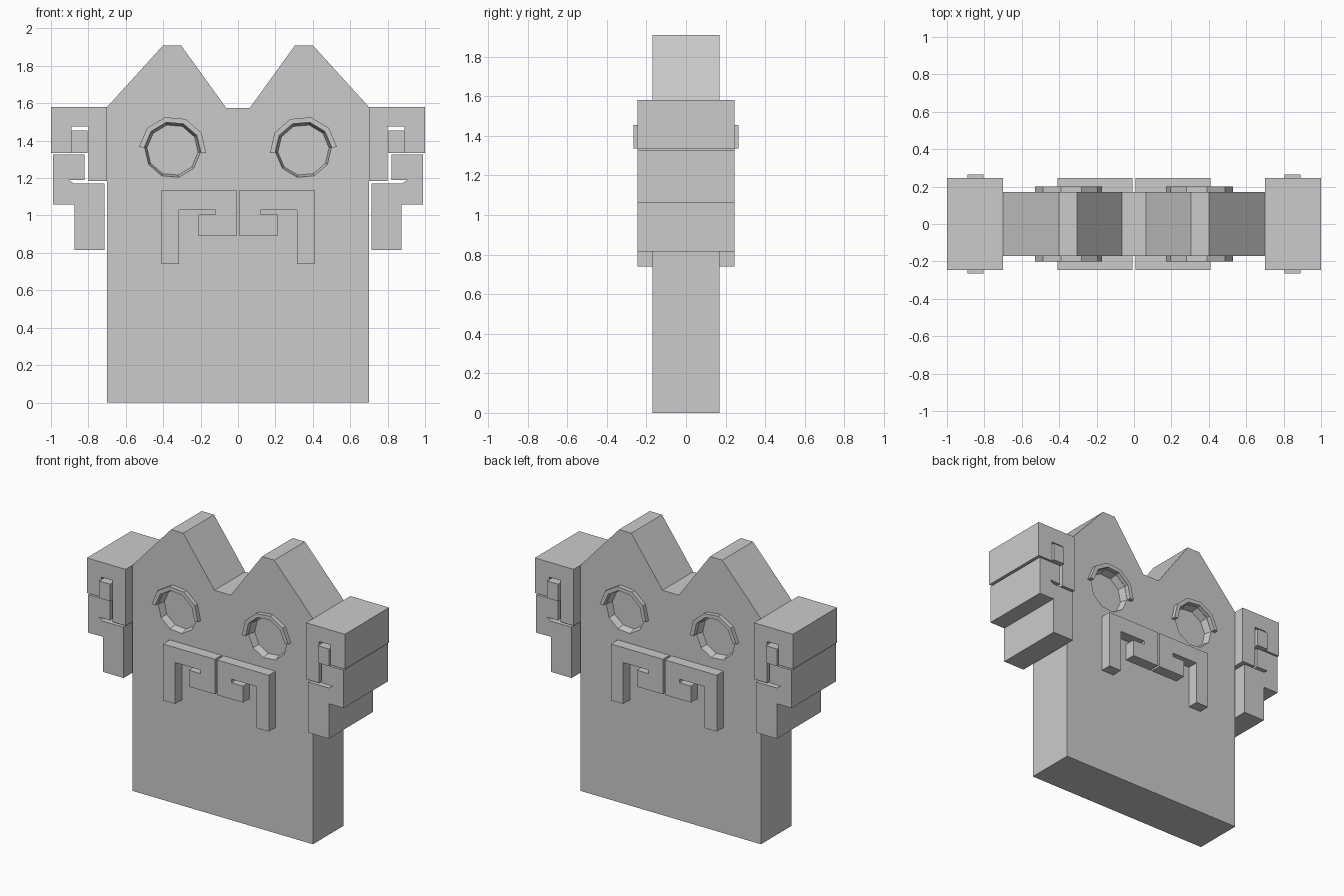
import bpy, bmesh, math

cube = bpy.data.objects.get("Cube")
if cube:
    bpy.data.objects.remove(cube, do_unlink=True)

grey = bpy.data.materials.new("light_grey")
grey.use_nodes = True
grey.diffuse_color = (0.6, 0.6, 0.6, 1)
grey.node_tree.nodes["Principled BSDF"].inputs["Base Color"].default_value = (0.6, 0.6, 0.6, 1)


def loft(name, start, end, y0, y1):
    """Solid between two matching x-z outlines placed at y0 and y1."""
    bm = bmesh.new()
    a = [bm.verts.new((x, y0, z)) for x, z in start]
    b = [bm.verts.new((x, y1, z)) for x, z in end]
    bm.faces.new(a)
    bm.faces.new(b[::-1])
    for i in range(len(a)):
        j = (i + 1) % len(a)
        bm.faces.new((a[i], b[i], b[j], a[j]))
    bmesh.ops.recalc_face_normals(bm, faces=bm.faces)
    mesh = bpy.data.meshes.new(name)
    bm.to_mesh(mesh)
    bm.free()
    mesh.materials.append(grey)
    obj = bpy.data.objects.new(name, mesh)
    bpy.context.collection.objects.link(obj)
    return obj


def slab(name, outline, depth):
    return loft(name, outline, outline, -depth, depth)


def flip(outline):
    return [(-x, z) for x, z in outline]


def arc(radius, steps):
    """Points of the ten-sided right eye."""
    return [(-0.35 + radius * math.cos(math.radians(36 * k - 5)),
             1.35 + radius * math.sin(math.radians(36 * k - 5))) for k in steps]


# Body with two blunt peaks
half = [(0.7, 0), (0.7, 1.58), (0.4, 1.91), (0.305, 1.91), (0.063, 1.575)]
body = slab("body", half + flip(half)[::-1], 0.17)

# Outlines of the right-hand parts
moustache = [(-0.41, 0.74), (-0.315, 0.74), (-0.315, 1.03), (-0.12, 1.03),
             (-0.12, 1.005), (-0.21, 1.005), (-0.21, 0.89), (-0.007, 0.89),
             (-0.007, 1.135), (-0.41, 1.135)]
upper_ear = [(-1, 1.335), (-0.89, 1.335), (-0.89, 1.475), (-0.8, 1.475),
             (-0.8, 1.185), (-0.7, 1.185), (-0.7, 1.58), (-1, 1.58)]
lower_ear = [(-0.99, 1.325), (-0.82, 1.325), (-0.82, 1.19), (-0.905, 1.19),
             (-0.875, 1.17), (-0.715, 1.17), (-0.715, 0.815), (-0.875, 0.815),
             (-0.875, 1.06), (-0.99, 1.06)]
ear_peg = [(-0.89, 1.335), (-0.805, 1.335), (-0.805, 1.455), (-0.89, 1.455)]
brow = arc(0.18, range(6)) + arc(0.152, range(5, -1, -1))
eye_rim, eye_floor = arc(0.15, range(10)), arc(0.137, range(10))

cutters = []
for side, turn in (("right", list), ("left", flip)):
    # Moustache and ear blocks run through the whole thickness
    slab(side + "_moustache", turn(moustache), 0.245)
    slab(side + "_upper_ear", turn(upper_ear), 0.245)
    slab(side + "_lower_ear", turn(lower_ear), 0.245)
    slab(side + "_ear_peg", turn(ear_peg), 0.265)
    # Brows and sunken eyes on both faces
    for face, s in (("front", -1), ("back", 1)):
        loft(f"{side}_{face}_brow", turn(brow), turn(brow), s * 0.165, s * 0.2)
        cutters.append(loft("eye_cutter", turn(eye_rim), turn(eye_floor), s * 0.172, s * 0.12))

# Cut the eye hollows into the body
bpy.context.view_layer.objects.active = body
for cutter in cutters:
    cutter.hide_render = True
    mod = body.modifiers.new("eye_hollow", "BOOLEAN")
    mod.operation = "DIFFERENCE"
    mod.solver = "EXACT"
    mod.object = cutter
    bpy.ops.object.modifier_apply(modifier=mod.name)
    bpy.data.objects.remove(cutter, do_unlink=True)
